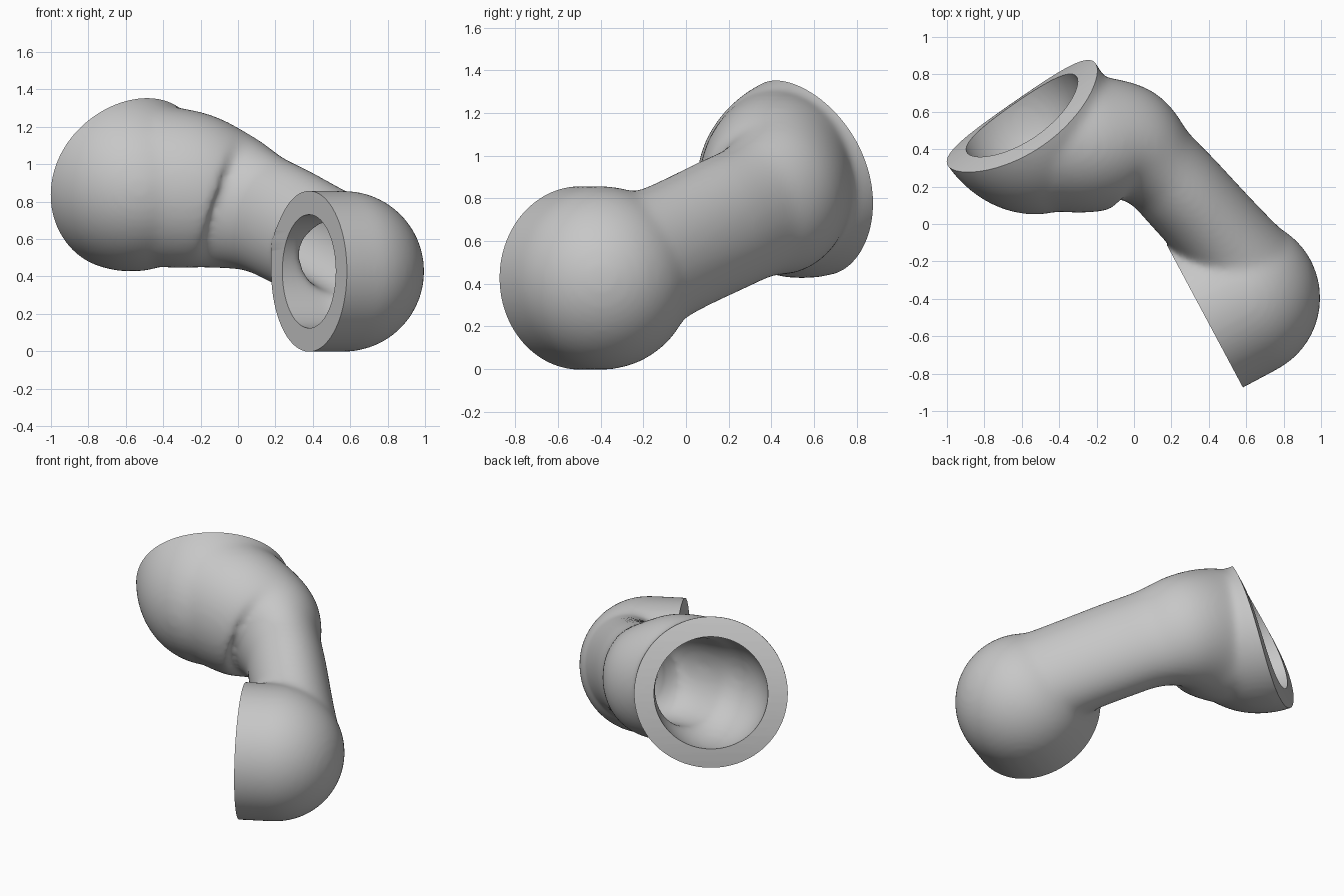
import bpy, bmesh, math
from mathutils import Vector

cube = bpy.data.objects.get("Cube")
if cube:
    bpy.data.objects.remove(cube, do_unlink=True)

SIDES = 64
LOW_C, LOW_AXIS = Vector((0.38, -0.495, 0.427)), Vector((0.882, 0.471, 0)).normalized()
UP_C, UP_AXIS = Vector((-0.6, 0.585, 0.915)), Vector((0.545, -0.784, -0.293)).normalized()


def frame(d):
    """Side and up vectors across a direction."""
    side = d.cross(Vector((0, 0, 1))).normalized()
    return side, side.cross(d).normalized()


def loft(bm, rings):
    """Closed solid through rings of (centre, direction, half width, half height)."""
    loops = []
    for c, d, w, h in rings:
        side, up = frame(d)
        angles = [math.tau * i / SIDES for i in range(SIDES)]
        loops.append([bm.verts.new(c + side * w * math.cos(a) + up * h * math.sin(a)) for a in angles])
    for a, b in zip(loops, loops[1:]):
        for i in range(SIDES):
            j = (i + 1) % SIDES
            bm.faces.new((a[i], a[j], b[j], b[i]))
    bm.faces.new(loops[0])
    bm.faces.new(loops[-1])


def socket(bm, centre, axis, radius, barrel, dome):
    """Round socket: a straight barrel ending in a dome of the given depth."""
    rings = [(-0.1 + (barrel + 0.1) * i / 8, radius) for i in range(9)]
    for i in range(1, 21):
        a = math.pi / 2 * i / 20.2
        rings.append((barrel + dome * math.sin(a), radius * math.cos(a)))
    loft(bm, [(centre + axis * t, axis, r, r) for t, r in rings])


def arm(bm, keys):
    """Smooth bent arm through keys of (x, y, z, half width, half height)."""
    k = [Vector(p) for p in keys]
    k = [k[0] * 2 - k[1]] + k + [k[-1] * 2 - k[-2]]
    pts = []
    for p0, p1, p2, p3 in zip(k, k[1:], k[2:], k[3:]):
        for i in range(8):
            t = i / 8
            pts.append((p1 * 2 + (p2 - p0) * t + (p0 * 2 - p1 * 5 + p2 * 4 - p3) * t ** 2
                        + (p1 * 3 - p0 - p2 * 3 + p3) * t ** 3) / 2)
    pts.append(k[-2])
    rings = []
    for i, p in enumerate(pts):
        d = (pts[min(i + 1, len(pts) - 1)] - pts[max(i - 1, 0)]).to_3d().normalized()
        rings.append((p.to_3d(), d, p[3], p[4]))
    loft(bm, rings)


def make_object(name, bm):
    bmesh.ops.recalc_face_normals(bm, faces=bm.faces)
    mesh = bpy.data.meshes.new(name)
    bm.to_mesh(mesh)
    bm.free()
    obj = bpy.data.objects.new(name, mesh)
    bpy.context.collection.objects.link(obj)
    return obj


def bake(obj):
    """Replace the mesh by its modified result."""
    graph = bpy.context.evaluated_depsgraph_get()
    mesh = bpy.data.meshes.new_from_object(obj.evaluated_get(graph))
    obj.modifiers.clear()
    obj.data = mesh


def pipe_solid(name, low_r, up_r, up_dome, scale):
    """Two sockets and the arm between them, fused into one soft body."""
    bm = bmesh.new()
    socket(bm, LOW_C, LOW_AXIS, low_r, 0.21, low_r)
    socket(bm, UP_C, UP_AXIS, up_r, 0, up_dome)
    path = [(0.69, -0.36, 0.42, 0.31, 0.35), (0.49, -0.09, 0.55, 0.255, 0.32),
            (0.26, 0.17, 0.675, 0.245, 0.32), (0.12, 0.31, 0.74, 0.25, 0.325),
            (-0.04, 0.42, 0.80, 0.325, 0.37), (-0.24, 0.43, 0.855, 0.37, 0.42),
            (-0.46, 0.45, 0.89, 0.38, 0.43)]
    arm(bm, [(x, y, z, w * scale, h * scale) for x, y, z, w, h in path])
    obj = make_object(name, bm)
    remesh = obj.modifiers.new("Fuse", 'REMESH')
    remesh.mode = 'VOXEL'
    remesh.voxel_size = 0.018
    soft = obj.modifiers.new("Soften", 'SMOOTH')
    soft.factor = 0.5
    soft.iterations = 24
    bake(obj)
    return obj


def end_trim(name, centre, axis, half, bulge):
    """Block that cuts an open end, its face bowed so top and bottom are set back."""
    side, up = frame(axis)
    bm = bmesh.new()
    rows = [half * (i / 10 - 1) for i in range(21)]
    outline = [centre + up * v + axis * bulge * (v / half) ** 2 for v in rows]
    outline += [centre + up * half - axis * 0.2, centre - up * half - axis * 0.2]
    left, right = [[bm.verts.new(p + side * s) for p in outline] for s in (-half, half)]
    bm.faces.new(left)
    bm.faces.new(right)
    for i in range(len(outline)):
        j = (i + 1) % len(outline)
        bm.faces.new((left[i], left[j], right[j], right[i]))
    return make_object(name, bm)


# Outer body, hollow bore and open ends
pipe = pipe_solid("bent_pipe", 0.431, 0.482, 0.565, 1.0)
bore = pipe_solid("bore_cutter", 0.305, 0.358, 0.44, 0.68)
cutters = [bore, end_trim("lower_end_cutter", LOW_C, LOW_AXIS, 0.45, 0),
           end_trim("upper_end_cutter", UP_C, UP_AXIS, 0.54, 0.08)]
for cutter in cutters:
    cutter.hide_render = True
    cut = pipe.modifiers.new(cutter.name, 'BOOLEAN')
    cut.operation = 'DIFFERENCE'
    cut.solver = 'EXACT'
    cut.object = cutter
bake(pipe)
for cutter in cutters:
    bpy.data.objects.remove(cutter, do_unlink=True)

# Plain grey finish
grey = bpy.data.materials.new("plain_grey")
grey.use_nodes = True
colour = (0.57, 0.57, 0.57, 1)
grey.diffuse_color = colour
grey.node_tree.nodes["Principled BSDF"].inputs["Base Color"].default_value = colour
pipe.data.materials.clear()
pipe.data.materials.append(grey)

bpy.ops.object.select_all(action='DESELECT')
pipe.select_set(True)
bpy.context.view_layer.objects.active = pipe
bpy.ops.object.shade_smooth_by_angle(angle=math.radians(40))
